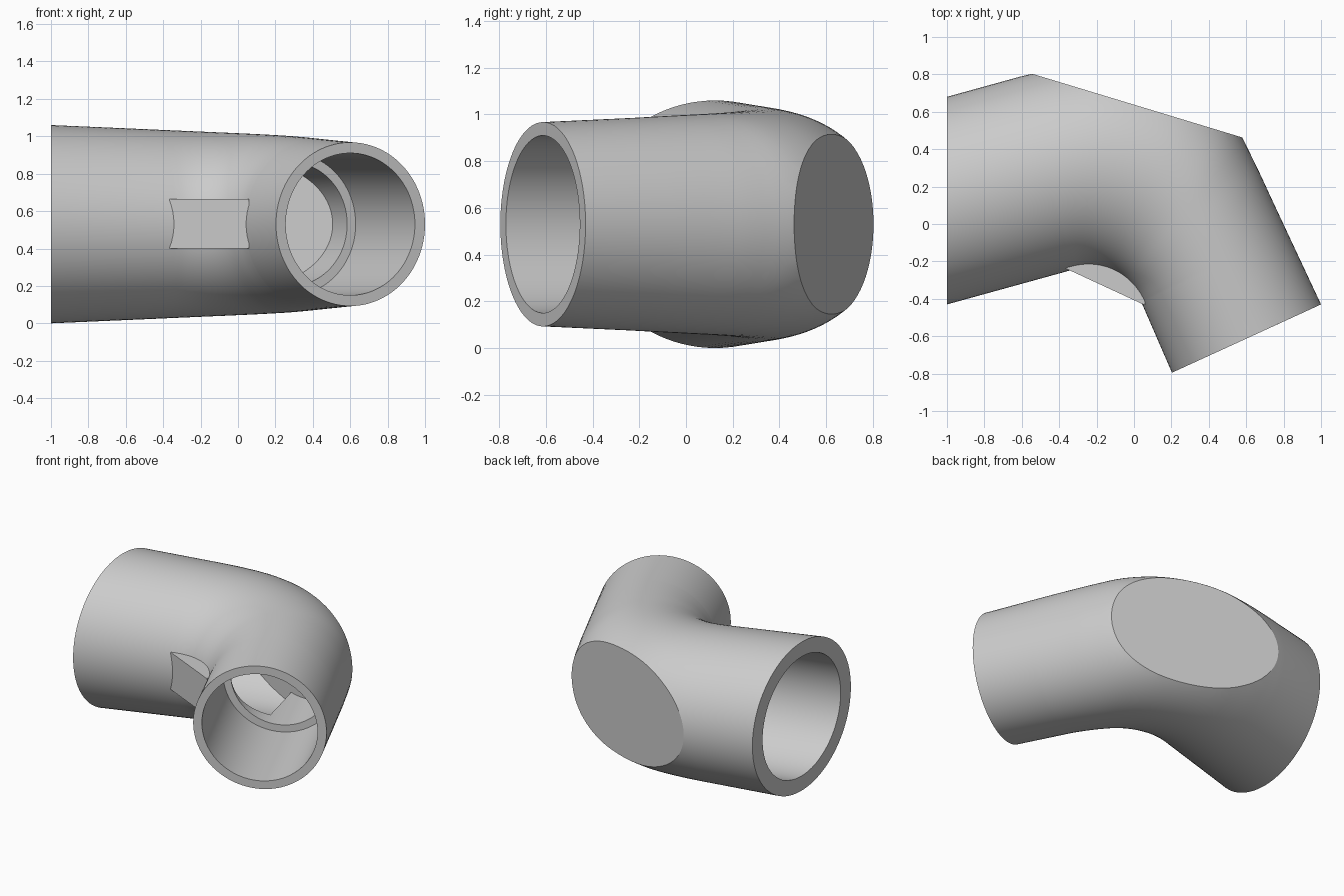
import bpy, bmesh, math
from mathutils import Vector

if "Cube" in bpy.data.objects:
    bpy.data.objects.remove(bpy.data.objects["Cube"])

MID_Z = 0.53
BEND = Vector((-0.25, -0.555))          # centre of the bend
FLAT_POINT = Vector((0.01, 0.635, MID_Z))
FLAT_NORMAL = Vector((0.29, 0.957, 0)).normalized()
SIDES = 96

grey = bpy.data.materials.new("grey")
grey.diffuse_color = (0.6, 0.6, 0.6, 1)
grey.use_nodes = True
grey.node_tree.nodes["Principled BSDF"].inputs["Base Color"].default_value = grey.diffuse_color


def to_object(name, bm):
    bmesh.ops.recalc_face_normals(bm, faces=bm.faces[:])
    mesh = bpy.data.meshes.new(name)
    bm.to_mesh(mesh)
    bm.free()
    mesh.materials.append(grey)
    obj = bpy.data.objects.new(name, mesh)
    bpy.context.collection.objects.link(obj)
    return obj


def loft(sections):
    """Closed tube through upright ellipses: inner point, outer point, half height."""
    bm = bmesh.new()
    rings = []
    for inner, outer, half in sections:
        c, a = (inner + outer) / 2, (outer - inner) / 2
        ring = []
        for i in range(SIDES):
            t = 2 * math.pi * i / SIDES
            p = c + a * math.cos(t)
            ring.append(bm.verts.new((p.x, p.y, MID_Z + half * math.sin(t))))
        rings.append(ring)
    for r, s in zip(rings, rings[1:]):
        for i in range(SIDES):
            j = (i + 1) % SIDES
            bm.faces.new((r[i], r[j], s[j], s[i]))
    bm.faces.new(rings[0])
    bm.faces.new(rings[-1])
    return bm


def trim(bm, inset):
    """Slice off the outer side of the bend and close it with a flat face."""
    cut = bmesh.ops.bisect_plane(
        bm, geom=bm.verts[:] + bm.edges[:] + bm.faces[:], dist=1e-5,
        plane_co=FLAT_POINT - FLAT_NORMAL * inset, plane_no=FLAT_NORMAL, clear_outer=True)
    edges = [e for e in cut["geom_cut"] if isinstance(e, bmesh.types.BMEdge)]
    bmesh.ops.holes_fill(bm, edges=edges, sides=0)


def bore(name, start, angle, d0, d1, radius):
    """Straight round cutter running from an opening into the elbow."""
    u = Vector((math.cos(angle), math.sin(angle)))
    n = Vector((-u.y, u.x)) * radius
    bm = loft([(start + u * d - n, start + u * d + n, radius) for d in (d0, d1)])
    trim(bm, 0.095)
    obj = to_object(name, bm)
    obj.hide_render = True
    return obj


def catmull(a, b, c, d, t):
    return 0.5 * (2 * b + (c - a) * t + (2 * a - 5 * b + 4 * c - d) * t * t
                  + (3 * b - a - 3 * c + d) * t ** 3)


# Elbow body: bend with a full outer side, between two straight arms
outer_radii = [1.39, 1.40, 1.425, 1.43, 1.41, 1.35, 1.26, 1.203, 1.185]
keys = []
for k, r in enumerate(outer_radii):
    ang = math.radians(105 - 10 * k)
    d = Vector((math.cos(ang), math.sin(ang)))
    keys.append((BEND + d * 0.32, BEND + d * r, 0.507 - 0.052 * k / 8))
left_end = (Vector((-1, -0.43)), Vector((-1, 0.68)), 0.53)
right_end = (Vector((0.203, -0.795)), Vector((1, -0.43)), 0.4375)
keys = [left_end] + keys + [right_end]
sections = [left_end]
for i in range(1, len(keys) - 2):
    for s in range(4):
        near = [keys[j] for j in (max(i - 1, 1), i, i + 1, min(i + 2, len(keys) - 2))]
        sections.append(tuple(catmull(*[n[m] for n in near], s / 4) for m in range(3)))
sections += keys[-2:]
bm = loft(sections)
trim(bm, 0)
elbow = to_object("elbow_pipe", bm)

# Bores: one wide from the left, a stepped socket from the right
left_dir, right_dir = math.radians(15), math.radians(114.6)
right_c = Vector((0.6, -0.612))
cutters = [
    bore("left_bore", Vector((-1, 0.125)), left_dir, -0.3, 1.12, 0.425),
    bore("right_socket", right_c, right_dir, -0.1, 0.76, 0.38),
    bore("right_bore", right_c, right_dir, 0.6, 1.5, 0.33),
]
bpy.context.view_layer.objects.active = elbow
elbow.select_set(True)
for c in cutters:
    mod = elbow.modifiers.new("bore", "BOOLEAN")
    mod.operation = "DIFFERENCE"
    mod.solver = "EXACT"
    mod.object = c
    bpy.ops.object.modifier_apply(modifier=mod.name)
for c in cutters:
    bpy.data.objects.remove(c)
bpy.ops.object.shade_smooth_by_angle(angle=math.radians(25))

# Web plate bridging the inside of the bend
outline = [Vector((-0.365, -0.238)), Vector((0.06, -0.435))]
for deg in range(30, 106, 15):
    a = math.radians(deg)
    outline.append(BEND + Vector((math.cos(a), math.sin(a))) * 0.35)
bm = bmesh.new()
face = bm.faces.new([bm.verts.new((p.x, p.y, 0.40)) for p in outline])
top = bmesh.ops.extrude_face_region(bm, geom=[face])
bmesh.ops.translate(bm, vec=(0, 0, 0.265),
                    verts=[v for v in top["geom"] if isinstance(v, bmesh.types.BMVert)])
to_object("bend_web", bm)
